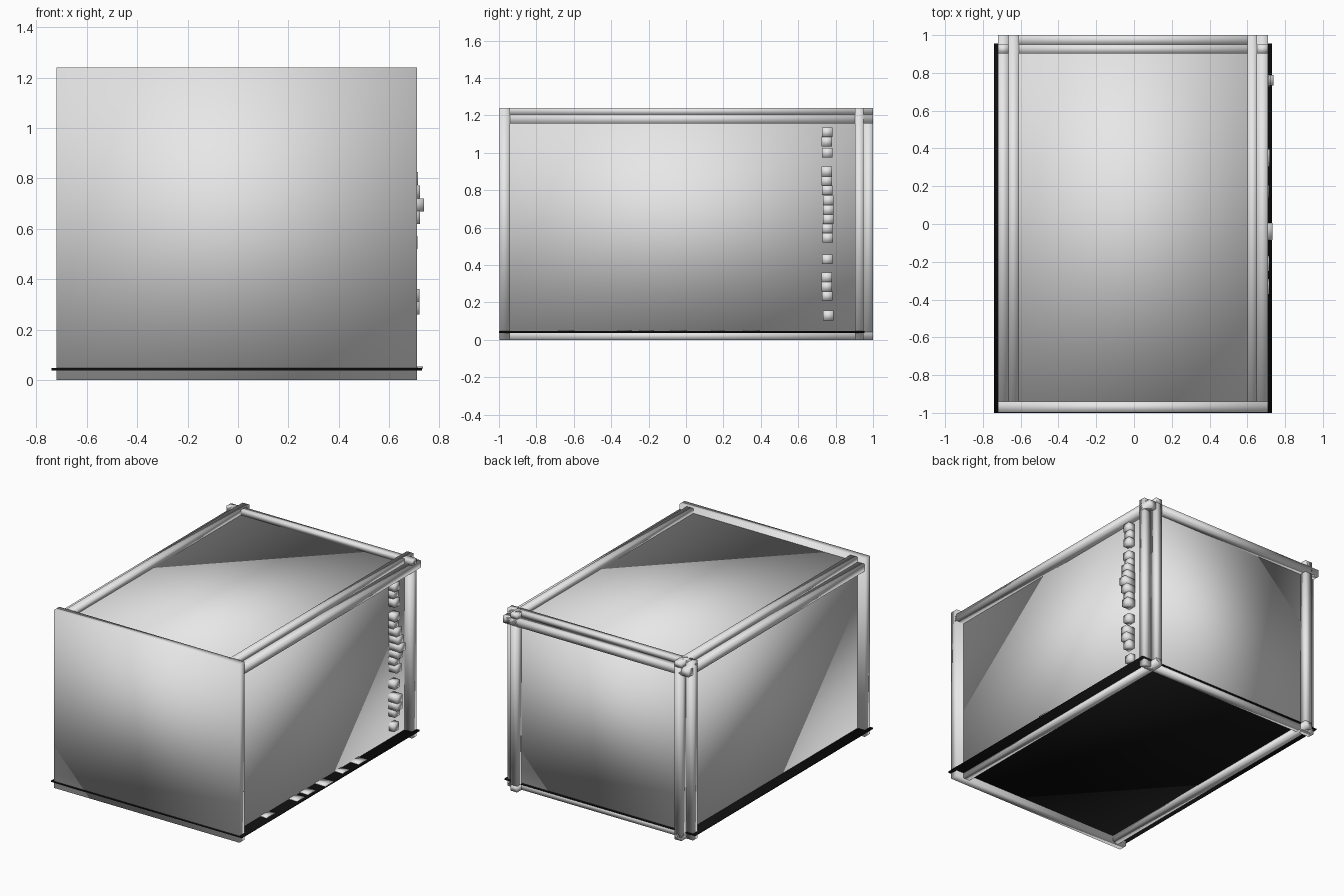
import bpy
import random

random.seed(4)
if "Cube" in bpy.data.objects:
    bpy.data.objects.remove(bpy.data.objects["Cube"], do_unlink=True)


def make_material(name, value):
    mat = bpy.data.materials.new(name)
    mat.use_nodes = True
    colour = (value, value, value, 1)
    mat.diffuse_color = colour
    mat.node_tree.nodes["Principled BSDF"].inputs["Base Color"].default_value = colour
    return mat


grey = make_material("light grey", 0.8)
black = make_material("black", 0.005)


def box(name, x, y, z, mat=grey):
    """Softly shaded box spanning the given (low, high) ranges."""
    spans = (x, y, z)
    bpy.ops.mesh.primitive_cube_add(size=1, location=[(a + b) / 2 for a, b in spans])
    obj = bpy.context.object
    obj.name = name
    obj.scale = [b - a for a, b in spans]
    bpy.ops.object.transform_apply(location=False, rotation=False, scale=True)
    bpy.ops.object.shade_smooth()
    obj.data.materials.append(mat)
    return obj


# Outer limits of the frame and of the walled body inside it
X0, X1, Y0, Y1, Z1 = -0.72, 0.71, -0.998, 1.0, 1.24
WX0, WX1, WY0, WY1, WZ0, WZ1 = -0.665, 0.652, -0.94, 0.95, 0.042, 1.205
BAR = 0.05

# Body, front panel and floor sheet
box("walled_body", (WX0, WX1), (WY0, WY1), (WZ0 + 0.003, WZ1))
box("front_panel", (X0, X1), (Y0, WY0), (0, Z1))
box("floor_sheet", (-0.74, 0.73), (-1.0, 0.955), (0.037, 0.047), black)

# Bars on each side: lengthwise roof and floor bars, back posts, side rails and posts
back_bar = (WY1 - BAR + 0.003, WY1)
rail_height = (WZ1 - BAR, WZ1)
sides = {
    "right": ((WX0, WX0 + BAR + 0.005), (X0, WX0)),
    "left": ((WX1 - BAR, WX1), (WX1, X1)),
}
for side, (inner, outer) in sides.items():
    box(side + "_roof_bar", inner, (WY0 - 0.015, Y1), (WZ1, Z1))
    box(side + "_floor_bar", inner, (WY0 - 0.015, Y1), (0, WZ0))
    box(side + "_back_post", inner, (WY1, Y1), (0, Z1))
    box(side + "_side_post", outer, back_bar, (0, Z1))
    box(side + "_side_rail", outer, (WY0 - 0.015, Y1), rail_height)

# Crosswise bars at the back
box("back_roof_bar", (X0, X1), back_bar, (WZ1, Z1))
box("back_floor_bar", (X0, X1), back_bar, (0, WZ0))
box("back_rail", (X0, X1), (WY1, Y1), rail_height)

# Column of small blocks on the left wall: height and reach
blocks = [(1.11, 0.70), (1.06, 0.69), (1.00, 0.70), (0.90, 0.70), (0.85, 0.69),
          (0.80, 0.715), (0.745, 0.722), (0.695, 0.738), (0.645, 0.722),
          (0.595, 0.70), (0.545, 0.712), (0.43, 0.70), (0.335, 0.72),
          (0.285, 0.72), (0.235, 0.70), (0.13, 0.69)]
for i, (z, reach) in enumerate(blocks):
    y = 0.757 + random.uniform(-0.005, 0.005)
    box(f"wall_block_{i + 1}", (WX1 - 0.01, reach), (y - 0.028, y + 0.028),
        (z - 0.026, z + 0.026))

# Thin chips lying on the floor ledge: position, length and reach
chips = [(-0.64, 0.09, 0.70), (-0.33, 0.08, 0.715), (-0.21, 0.08, 0.715),
         (-0.04, 0.09, 0.733), (0.17, 0.07, 0.712), (0.35, 0.09, 0.717)]
for i, (y, length, reach) in enumerate(chips):
    box(f"floor_chip_{i + 1}", (WX1 - 0.01, reach), (y - length / 2, y + length / 2),
        (0.046, 0.053))
